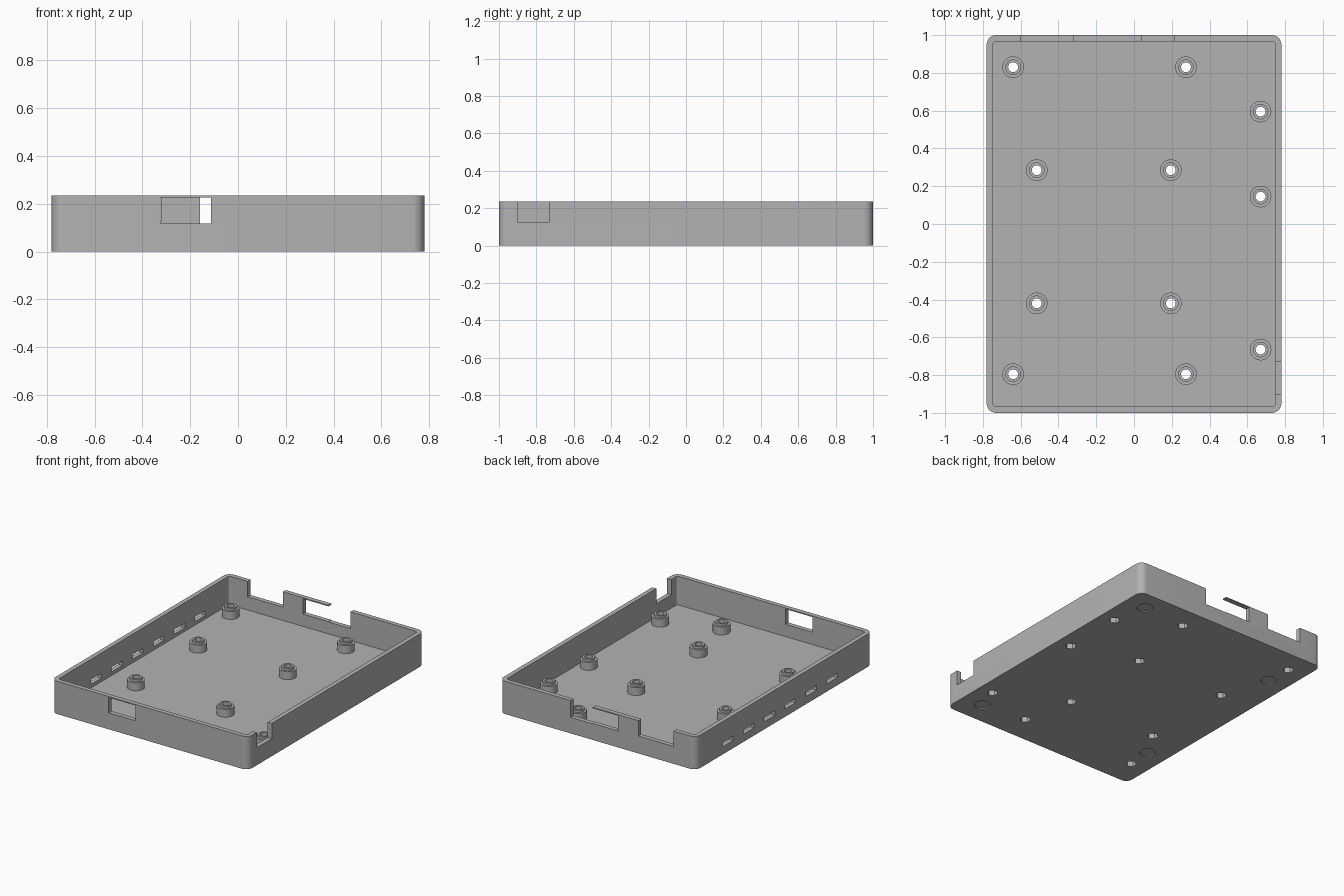
import bpy, bmesh, math
from mathutils import Matrix, Vector

old = bpy.data.objects.get("Cube")
if old:
    bpy.data.objects.remove(old, do_unlink=True)

grey = bpy.data.materials.new("plain grey")
grey.use_nodes = True
COLOUR = (0.45, 0.45, 0.45, 1)
grey.diffuse_color = COLOUR
grey.node_tree.nodes["Principled BSDF"].inputs["Base Color"].default_value = COLOUR

HX, HY, HEIGHT = 0.78, 1.0, 0.235
WALL, FLOOR = 0.033, 0.03
BORE, NUT, NUT_TOP = 0.026, 0.037, 0.055


def add_box(bm, x0, x1, y0, y1, z0, z1, radius=0):
    """Box between two corners, with optional rounded upright edges."""
    size = Vector((x1 - x0, y1 - y0, z1 - z0))
    mid = Vector((x0 + x1, y0 + y1, z0 + z1)) / 2
    verts = bmesh.ops.create_cube(
        bm, size=1, matrix=Matrix.Translation(mid) @ Matrix.Diagonal((*size, 1)))["verts"]
    if radius:
        edges = {e for v in verts for e in v.link_edges
                 if abs(e.verts[0].co.z - e.verts[1].co.z) > 0.001}
        bmesh.ops.bevel(bm, geom=list(edges), offset=radius, segments=8,
                        profile=0.5, affect='EDGES')


def add_cylinder(bm, x, y, z0, z1, radius, sides=32):
    bmesh.ops.create_cone(bm, cap_ends=True, segments=sides, radius1=radius,
                          radius2=radius, depth=z1 - z0,
                          matrix=Matrix.Translation((x, y, (z0 + z1) / 2)))


def make_object(name, bm):
    bmesh.ops.recalc_face_normals(bm, faces=bm.faces)
    mesh = bpy.data.meshes.new(name)
    bm.to_mesh(mesh)
    bm.free()
    mesh.materials.append(grey)
    obj = bpy.data.objects.new(name, mesh)
    bpy.context.collection.objects.link(obj)
    return obj


def activate(obj):
    bpy.ops.object.select_all(action='DESELECT')
    obj.select_set(True)
    bpy.context.view_layer.objects.active = obj


def combine(obj, bm, operation='DIFFERENCE'):
    """Apply a boolean with a temporary helper solid."""
    helper = make_object("helper", bm)
    helper.hide_render = True
    mod = obj.modifiers.new("cut", 'BOOLEAN')
    mod.object, mod.operation, mod.solver = helper, operation, 'EXACT'
    activate(obj)
    bpy.ops.object.modifier_apply(modifier=mod.name)
    bpy.data.objects.remove(helper, do_unlink=True)


def smooth(obj):
    activate(obj)
    bpy.ops.object.shade_smooth_by_angle(angle=math.radians(30))


# Positions of the screw standoffs and the round foot recesses
standoffs = [(x, y) for x in (-0.64, 0.275) for y in (0.83, -0.795)]
standoffs += [(x, y) for x in (-0.515, 0.195) for y in (0.285, -0.42)]
standoffs += [(0.67, y) for y in (0.595, 0.145, -0.665)]
feet = [(0.62, 0.85), (0.62, -0.83), (-0.63, 0.64), (-0.63, -0.61)]

# Open tray
bm = bmesh.new()
add_box(bm, -HX, HX, -HY, HY, 0, HEIGHT, 0.05)
tray = make_object("case_tray", bm)
bm = bmesh.new()
add_box(bm, WALL - HX, HX - WALL, WALL - HY, HY - WALL, FLOOR, 0.4, 0.017)
combine(tray, bm)

# Connector window and notches, vent slots, screw holes and foot recesses
bm = bmesh.new()
add_box(bm, -0.325, -0.113, -1.1, -0.95, 0.118, 0.227)
add_box(bm, -0.6, -0.322, 0.95, 1.1, 0.125, 0.4)
add_box(bm, 0.04, 0.215, 0.95, 1.1, 0.115, 0.4)
add_box(bm, 0.73, 0.9, -0.9, -0.73, 0.125, 0.4)
for i in range(6):
    y = 0.64 - 0.236 * i
    add_box(bm, -0.9, -0.73, y - 0.06, y + 0.06, 0.055, 0.088)
for x, y in standoffs:
    add_cylinder(bm, x, y, -0.1, 0.1, NUT, 6)
for x, y in feet:
    add_cylinder(bm, x, y, -0.1, 0.008, 0.053)
combine(tray, bm)

# Back window, left with a thin strip above it
bm = bmesh.new()
add_box(bm, -0.16, 0.06, 0.95, 1.1, 0.118, 0.227)
combine(tray, bm)
smooth(tray)

# Stepped standoff with a through bore and a hexagonal nut pocket
bm = bmesh.new()
add_cylinder(bm, 0, 0, FLOOR, 0.087, 0.057)
standoff = make_object("standoff", bm)
for z0, z1, radius, sides, operation in (
        (0.06, 0.103, 0.041, 32, 'UNION'),
        (-0.1, 0.2, BORE, 32, 'DIFFERENCE'),
        (-0.1, NUT_TOP, NUT, 6, 'DIFFERENCE')):
    bm = bmesh.new()
    add_cylinder(bm, 0, 0, z0, z1, radius, sides)
    combine(standoff, bm, operation)
smooth(standoff)

# Repeat the standoff at every screw position
for i, (x, y) in enumerate(standoffs):
    obj = standoff if i == 0 else standoff.copy()
    if i:
        bpy.context.collection.objects.link(obj)
    obj.name = f"standoff_{i + 1}"
    obj.location = (x, y, 0)
